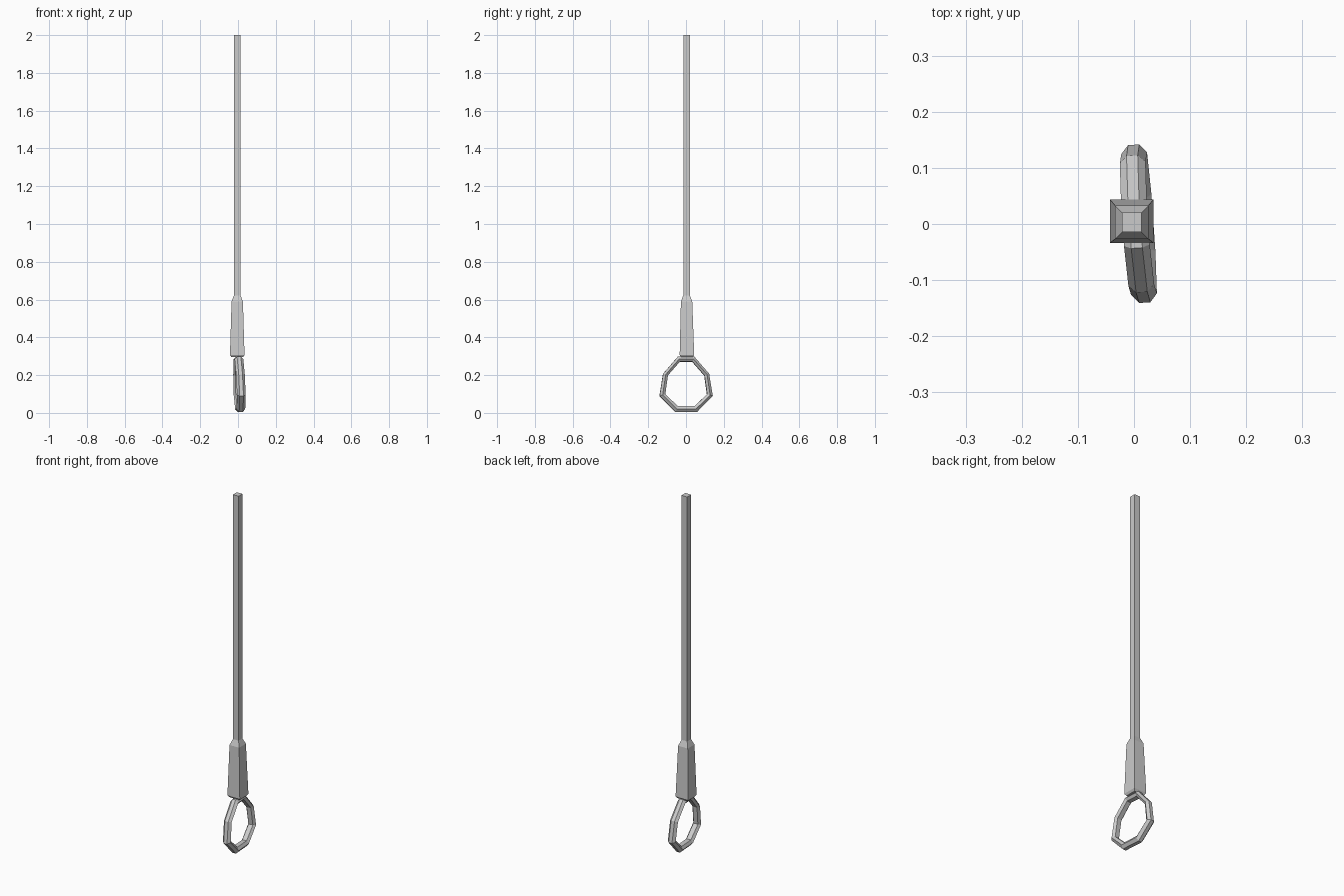
import bpy, bmesh, math
from mathutils import Matrix, Vector

if "Cube" in bpy.data.objects:
    bpy.data.objects.remove(bpy.data.objects["Cube"])


def loft(name, loops, closed=False):
    """Skin a series of equal-length point loops with flat quads."""
    bm = bmesh.new()
    rows = [[bm.verts.new(p) for p in loop] for loop in loops]
    n = len(rows[0])
    pairs = list(zip(rows, rows[1:]))
    if closed:
        pairs.append((rows[-1], rows[0]))
    for a, b in pairs:
        for i in range(n):
            j = (i + 1) % n
            bm.faces.new((a[i], a[j], b[j], b[i]))
    if not closed:
        bm.faces.new(rows[0][::-1])
        bm.faces.new(rows[-1])
    bmesh.ops.recalc_face_normals(bm, faces=bm.faces)
    mesh = bpy.data.meshes.new(name)
    bm.to_mesh(mesh)
    bm.free()
    ob = bpy.data.objects.new(name, mesh)
    bpy.context.collection.objects.link(ob)
    return ob


def square(z, h, cx=-0.004, cy=0.005):
    return [(cx + sx * h, cy + sy * h, z)
            for sx, sy in ((-1, -1), (1, -1), (1, 1), (-1, 1))]


# Square shaft with its thicker, tapering grip
loft("shaft", [square(0.60, 0.0175, cy=0.003), square(2.0, 0.0175, cy=0.003)])
loft("grip", [square(0.295, 0.031), square(0.307, 0.0385),
              square(0.59, 0.030, cy=0.003), square(0.622, 0.0175, cy=0.003)])

# Eight-sided ring: outer and inner outline in (y, z), mirrored across y
right_side = [((0.043, 0.298), (0.033, 0.271)), ((0.122, 0.207), (0.097, 0.198)),
              ((0.141, 0.090), (0.111, 0.098)), ((0.057, 0.004), (0.045, 0.036))]
outline = right_side + [((-o[0], o[1]), (-i[0], i[1])) for o, i in reversed(right_side)]

# Ridged cross-section: (x, distance from inner to outer outline)
section = [(0.010, 1.0), (0.023, 0.5), (0.013, 0.0),
           (-0.013, 0.0), (-0.023, 0.5), (-0.010, 1.0)]
loops = []
for outer, inner in outline:
    o, i = Vector(outer), Vector(inner)
    loops.append([(x, *i.lerp(o, t)) for x, t in section])
ring = loft("ring", loops, closed=True)

# Ring hangs slightly twisted and tilted
ring.data.transform(Matrix.Translation((0.002, 0, 0.298))
                    @ Matrix.Rotation(math.radians(4), 4, 'Z')
                    @ Matrix.Rotation(math.radians(-2), 4, 'Y')
                    @ Matrix.Translation((0, 0, -0.298)))
